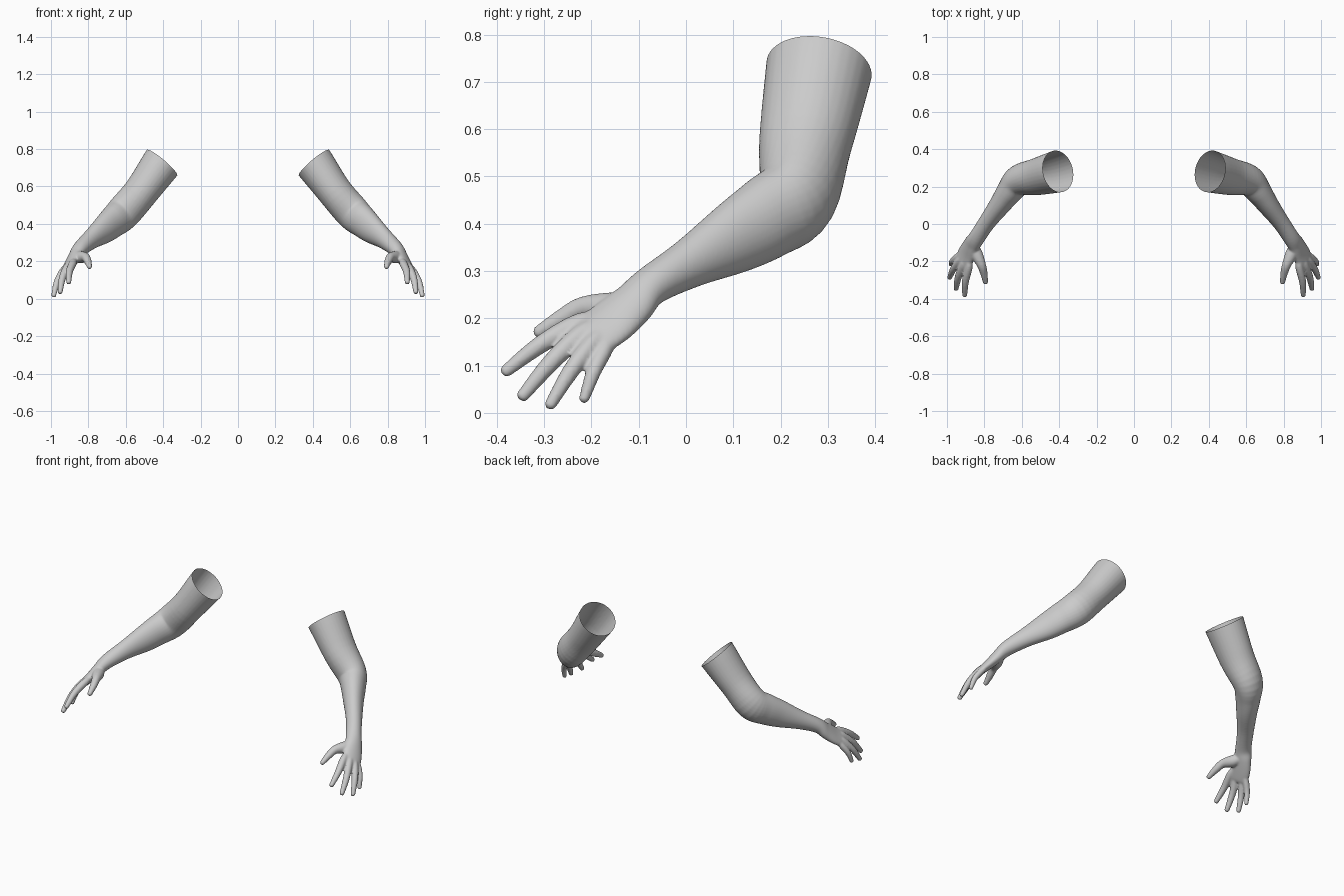
import bpy, bmesh, math
from mathutils import Vector

if "Cube" in bpy.data.objects:
    bpy.data.objects.remove(bpy.data.objects["Cube"])

SIDES = 32


def spline(rows, steps):
    """Catmull-Rom interpolation of equal-length rows of numbers."""
    out = []
    n = len(rows)
    for i in range(n - 1):
        p = [rows[max(i - 1, 0)], rows[i], rows[i + 1], rows[min(i + 2, n - 1)]]
        for s in range(steps):
            t = s / steps
            out.append([0.5 * (2 * b + (c - a) * t + (2 * a - 5 * b + 4 * c - d) * t * t
                               + (3 * b - a - 3 * c + d) * t ** 3) for a, b, c, d in zip(*p)])
    out.append(list(rows[-1]))
    return out


def tube(bm, rows, steps=5):
    """Closed elliptical tube; row = x, y, z, width radius, depth radius, width axis."""
    pts = spline(rows, steps)
    pos = [Vector(p[:3]) for p in pts]
    rings = []
    for i, p in enumerate(pts):
        d = (pos[min(i + 1, len(pos) - 1)] - pos[max(i - 1, 0)]).normalized()
        a = Vector(p[5:8])
        a = (a - d * a.dot(d)).normalized()
        b = d.cross(a)
        rings.append([bm.verts.new(pos[i] + a * p[3] * math.cos(t) + b * p[4] * math.sin(t))
                      for t in (2 * math.pi * k / SIDES for k in range(SIDES))])
    for r, q in zip(rings, rings[1:]):
        for k in range(SIDES):
            j = (k + 1) % SIDES
            bm.faces.new((r[k], r[j], q[j], q[k]))
    bm.faces.new(rings[0][::-1])
    bm.faces.new(rings[-1])


def finger(bm, points, radii, axis):
    """Round tube along points with a domed tip."""
    pts = [Vector(p) for p in points]
    rows = [[*p, r, r, *axis] for p, r in zip(pts, radii)]
    d = (pts[-1] - pts[-2]).normalized()
    r = radii[-1]
    for f in (0.5, 0.8, 0.97):
        w = r * math.sqrt(1 - f * f)
        rows.append([*(pts[-1] + d * r * f), w, w, *axis])
    tube(bm, rows, 4)


bm = bmesh.new()
U, E, F, W, K = (.2, .98, 0), (.53, .85, 0), (.8, .6, 0), (.72, .62, -.3), (.57, .59, -.56)

# upper arm, elbow, forearm, wrist and palm
tube(bm, [
    (.35, .295, .80, .118, .108, *U),
    (.408, .281, .724, .113, .106, *U),
    (.518, .253, .572, .099, .093, *U),
    (.612, .235, .462, .083, .095, *E),
    (.665, .175, .415, .070, .089, *F),
    (.715, .105, .372, .058, .078, *F),
    (.785, .010, .318, .046, .054, *F),
    (.842, -.075, .268, .044, .041, *W),
    (.870, -.115, .228, .051, .034, *K),
    (.895, -.160, .190, .058, .027, *K),
    (.918, -.205, .158, .056, .021, *K),
    (.925, -.220, .145, .046, .013, *K)])

# elbow point
v = bmesh.ops.create_uvsphere(bm, u_segments=24, v_segments=16, radius=.05)["verts"]
bmesh.ops.translate(bm, verts=v, vec=(.612, .256, .43))

# four fingers, knuckle to tip
wrist = Vector((.865, -.115, .23))
back = Vector((.76, -.13, .63))
for knuckle, tip, r in [
        ((.885, -.238, .185), (.905, -.379, .090), .019),
        ((.915, -.224, .165), (.951, -.344, .038), .019),
        ((.937, -.200, .145), (.985, -.286, .019), .018),
        ((.945, -.175, .128), (.980, -.215, .031), .016)]:
    k, t = Vector(knuckle), Vector(tip)
    finger(bm, [k.lerp(wrist, .35), k, k.lerp(t, .5) + back * .009, t],
           [r * .9, r * 1.1, r, r * .72], K)

# thumb with fleshy base
finger(bm, [(.862, -.105, .232), (.842, -.160, .222), (.816, -.218, .222),
            (.803, -.262, .200), (.794, -.310, .172)],
       [.022, .033, .024, .020, .014], F)

# fuse the parts into one smooth skin
mesh = bpy.data.meshes.new("arm_base")
bm.to_mesh(mesh)
bm.free()
base = bpy.data.objects.new("arm_base", mesh)
bpy.context.collection.objects.link(base)
rem = base.modifiers.new("fuse", 'REMESH')
rem.mode = 'VOXEL'
rem.voxel_size = .005
smo = base.modifiers.new("soften", 'SMOOTH')
smo.factor = .5
smo.iterations = 6
deps = bpy.context.evaluated_depsgraph_get()
skin = bpy.data.meshes.new_from_object(base.evaluated_get(deps))
bpy.data.objects.remove(base)

# cut the shoulder end open and make both sides
for name, side in (("left_arm", 1), ("right_arm", -1)):
    bm = bmesh.new()
    bm.from_mesh(skin)
    bmesh.ops.bisect_plane(bm, geom=bm.verts[:] + bm.edges[:] + bm.faces[:],
                           plane_co=(.407, .283, .727), plane_no=(-.64, .16, .75),
                           clear_outer=True)
    if side < 0:
        bmesh.ops.scale(bm, verts=bm.verts, vec=(-1, 1, 1))
        bmesh.ops.reverse_faces(bm, faces=bm.faces)
    for f in bm.faces:
        f.smooth = True
    m = bpy.data.meshes.new(name)
    bm.to_mesh(m)
    bm.free()
    bpy.context.collection.objects.link(bpy.data.objects.new(name, m))
